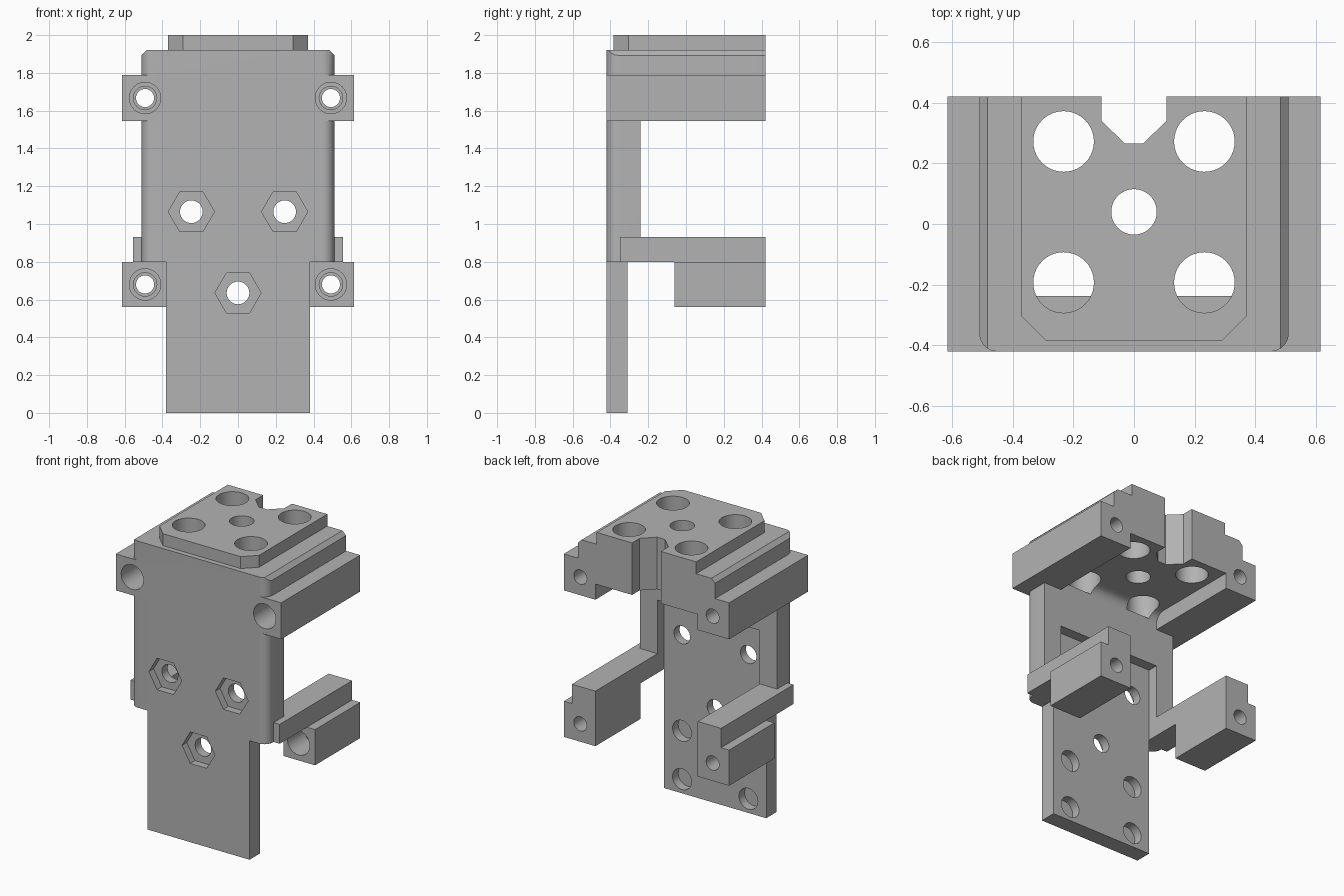
import bpy, bmesh, math

if "Cube" in bpy.data.objects:
    bpy.data.objects.remove(bpy.data.objects["Cube"], do_unlink=True)

grey = bpy.data.materials.new("plain_grey")
grey.use_nodes = True
GREY = (0.45, 0.45, 0.45, 1)
grey.diffuse_color = GREY
grey.node_tree.nodes["Principled BSDF"].inputs["Base Color"].default_value = GREY


def prism(name, outline, axis, lo, hi):
    """Extrude a 2D outline along an axis (x: yz, y: xz, z: xy)."""
    place = {"x": lambda a, b, t: (t, a, b),
             "y": lambda a, b, t: (a, t, b),
             "z": lambda a, b, t: (a, b, t)}[axis]
    bm = bmesh.new()
    ends = [[bm.verts.new(place(a, b, t)) for a, b in outline] for t in (lo, hi)]
    for ring in ends:
        bm.faces.new(ring)
    n = len(outline)
    for i in range(n):
        j = (i + 1) % n
        bm.faces.new((ends[0][i], ends[0][j], ends[1][j], ends[1][i]))
    bmesh.ops.recalc_face_normals(bm, faces=bm.faces[:])
    mesh = bpy.data.meshes.new(name)
    bm.to_mesh(mesh)
    bm.free()
    mesh.materials.append(grey)
    obj = bpy.data.objects.new(name, mesh)
    bpy.context.collection.objects.link(obj)
    return obj


def box(name, x0, x1, y0, y1, z0, z1):
    return prism(name, [(x0, y0), (x1, y0), (x1, y1), (x0, y1)], "z", z0, z1)


def arc(cx, cy, r, start, end, steps=8):
    return [(cx + r * math.cos(math.radians(start + (end - start) * i / steps)),
             cy + r * math.sin(math.radians(start + (end - start) * i / steps)))
            for i in range(steps + 1)]


def round_bar(name, u, v, r, axis, lo, hi, sides=40):
    return prism(name, arc(u, v, r, 0, 360, sides)[:-1], axis, lo, hi)


def mirrored(half):
    return half + [(-x, y) for x, y in reversed(half)]


def combine(target, tool, operation):
    """Apply a boolean and remove the tool."""
    mod = target.modifiers.new("shape", "BOOLEAN")
    mod.operation, mod.object, mod.solver = operation, tool, "EXACT"
    graph = bpy.context.evaluated_depsgraph_get()
    graph.update()
    mesh = bpy.data.meshes.new_from_object(target.evaluated_get(graph))
    target.modifiers.clear()
    target.data = mesh
    bpy.data.objects.remove(tool, do_unlink=True)


def add(tool):
    combine(bracket, tool, "UNION")


def cut(tool):
    combine(bracket, tool, "DIFFERENCE")


BACK, FRONT = 0.42, -0.42
INNER, WALL, SHEET = 0.38, -0.24, -0.31

# Main body: rounded front corners crossed with chamfered top edges
bracket = prism("mounting_bracket",
                mirrored([(0.51, BACK)] + arc(0.45, -0.36, 0.06, 0, -90)),
                "z", 0.8, 1.92)
combine(bracket, prism("chamfer_shape",
                       mirrored([(0.51, 0.7), (0.51, 1.893), (0.483, 1.92)]),
                       "y", -0.6, 0.6), "INTERSECT")

# Open space behind the wall and below the head, with a filleted corner
cut(box("open_back", -0.7, 0.7, WALL, 0.6, 0.7, 1.545))
cut(prism("head_underside",
          [(0.6, 1.65)] + arc(-0.175, 1.585, 0.065, 90, 180)
          + [(WALL, 1.4), (0.6, 1.4)], "x", -INNER, INNER))
cut(box("wall_channel", -INNER, INNER, SHEET, 0, 0.7, 1.29))

# Thin front plate
add(box("front_plate", -INNER, INNER, FRONT, SHEET, 0, 1.0))

# Top pad with clipped front corners
add(prism("top_pad", mirrored([(0.37, BACK), (0.37, -0.305), (0.29, -0.385)]),
          "z", 1.85, 2.0))

# Side blocks and arms
for s in (-1, 1):
    def side(name, a, b, *rest):
        add(box(name, min(s * a, s * b), max(s * a, s * b), *rest))
    side("upper_side_block", INNER, 0.615, FRONT, BACK, 1.545, 1.79)
    side("arm", INNER, 0.555, -0.35, BACK, 0.8, 0.93)
    side("lower_side_block", INNER, 0.615, -0.06, BACK, 0.56, 0.8)

# Cable notch at the back of the head
cut(prism("notch", mirrored([(0.107, 0.6), (0.107, 0.34), (0.03, 0.265)]),
          "z", 1.4, 2.2))

# Vertical holes through the head
cut(round_bar("centre_hole", 0, 0.04, 0.075, "z", 1.5, 2.2))
for x in (-0.232, 0.232):
    for y in (-0.193, 0.272):
        cut(round_bar("head_hole", x, y, 0.1, "z", 1.6, 2.2))

# Stepped screw holes along the side blocks
for x in (-0.492, 0.492):
    for z, start in ((1.667, FRONT), (0.68, -0.06)):
        cut(round_bar("screw_hole", x, z, 0.048, "y", start - 0.05, 0.6))
        cut(round_bar("screw_clearance", x, z, 0.062, "y", start - 0.05, 0.3))
        cut(round_bar("screw_head_bore", x, z, 0.083, "y", start - 0.05, 0.12))

# Hexagonal nut pockets with through holes
for x, z in ((-0.247, 1.065), (0.247, 1.065), (0, 0.635)):
    cut(round_bar("nut_hole", x, z, 0.06, "y", -0.6, -0.2))
    cut(round_bar("nut_pocket", x, z, 0.122, "y", -0.6, -0.37, 6))

# Blind pockets on the back of the plate
for x in (-0.247, 0.247):
    for z in (0.095, 0.42):
        cut(round_bar("blind_pocket", x, z, 0.07, "y", -0.37, -0.2))

bpy.ops.object.select_all(action="DESELECT")
bracket.select_set(True)
bpy.context.view_layer.objects.active = bracket
bpy.ops.object.shade_smooth_by_angle(angle=math.radians(30))
